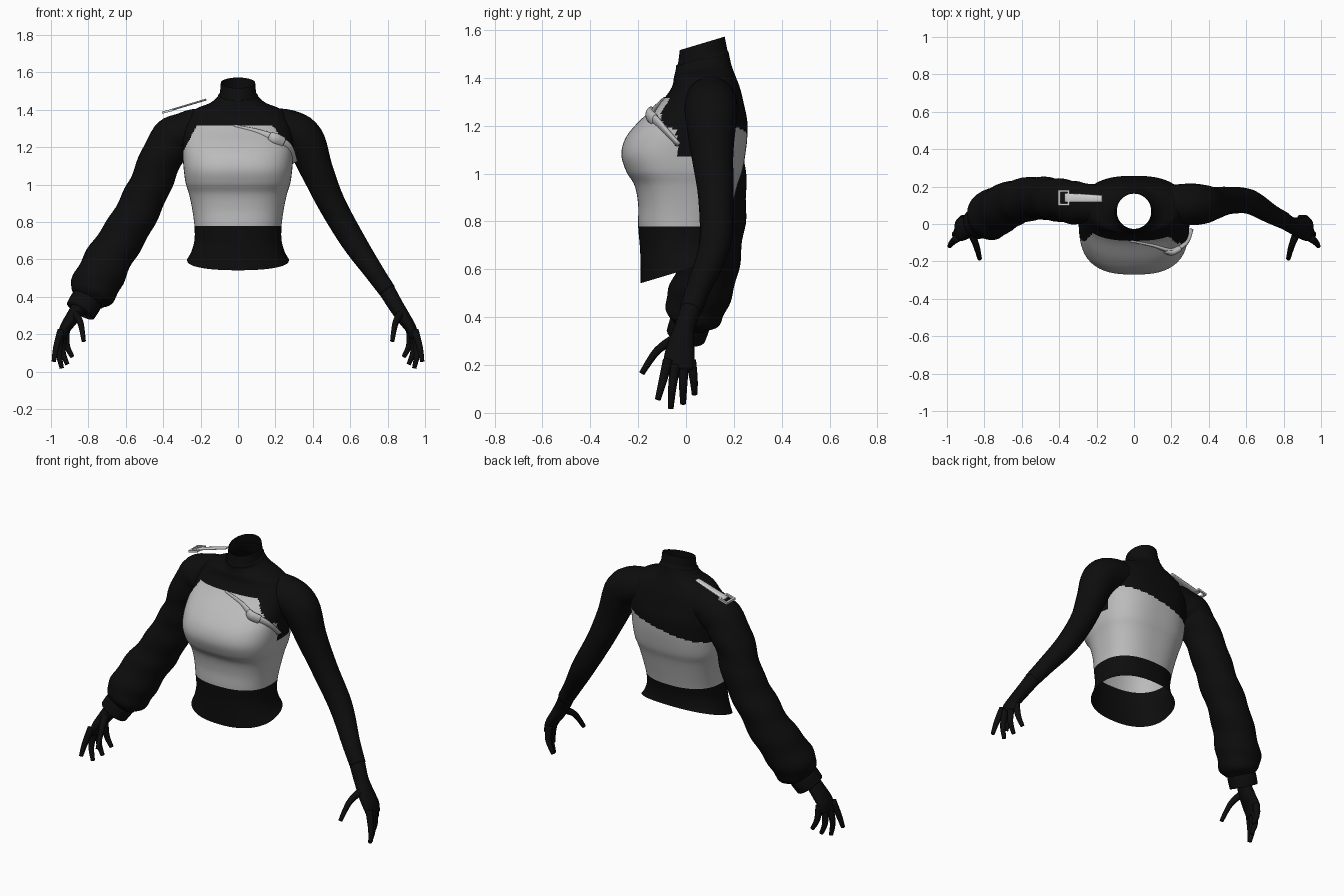
import bpy, bmesh, math
from mathutils import Vector

cube = bpy.data.objects.get("Cube")
if cube:
    bpy.data.objects.remove(cube)


def material(name, value):
    m = bpy.data.materials.new(name)
    m.use_nodes = True
    colour = (value, value, value, 1)
    m.diffuse_color = colour
    node = next(n for n in m.node_tree.nodes if n.type == 'BSDF_PRINCIPLED')
    node.inputs["Base Color"].default_value = colour
    node.inputs["Roughness"].default_value = 0.8
    return m


black = material("black cloth", 0.004)
grey = material("grey cloth", 0.5)
pale = material("pale strap", 0.65)


def spline(rows, steps):
    """Smooth interpolation through rows of numbers."""
    out = []
    last = len(rows) - 1
    for i in range(last):
        quad = [rows[max(i - 1, 0)], rows[i], rows[i + 1], rows[min(i + 2, last)]]
        for k in range(steps):
            t = k / steps
            out.append([b + 0.5 * t * (c - a + t * (2*a - 5*b + 4*c - d + t * (3*(b - c) + d - a)))
                        for a, b, c, d in zip(*quad)])
    return out + [list(rows[-1])]


def loft(name, rings, materials, caps=True, closed=False, rule=None):
    """Skin a list of point rings into one smooth object."""
    bm = bmesh.new()
    loops = [[bm.verts.new(p) for p in ring] for ring in rings]
    count = len(loops[0])
    pairs = list(zip(loops, loops[1:]))
    if closed:
        pairs.append((loops[-1], loops[0]))
    for low, high in pairs:
        for j in range(count):
            k = (j + 1) % count
            face = bm.faces.new((low[j], low[k], high[k], high[j]))
            if rule:
                face.material_index = rule(face.calc_center_median())
    if caps and not closed:
        bm.faces.new(loops[0])
        bm.faces.new(loops[-1])
    bmesh.ops.recalc_face_normals(bm, faces=bm.faces)
    mesh = bpy.data.meshes.new(name)
    bm.to_mesh(mesh)
    bm.free()
    for m in materials:
        mesh.materials.append(m)
    mesh.shade_smooth()
    obj = bpy.data.objects.new(name, mesh)
    bpy.context.collection.objects.link(obj)
    return obj


def tube(name, rows, mat=black, side=1, steps=5, sides=20, wrinkle=0):
    """Sweep an ellipse; each row is x, y, z, radius along y, other radius."""
    path = spline(rows, steps)
    points = [Vector((side * p[0], p[1], p[2])) for p in path]
    rings = []
    for i, (centre, p) in enumerate(zip(points, path)):
        tangent = (points[min(i + 1, len(points) - 1)] - points[max(i - 1, 0)]).normalized()
        u = Vector((0, 1, 0))
        u = (u - tangent * u.dot(tangent)).normalized()
        v = tangent.cross(u)
        ring = []
        for j in range(sides):
            a = math.tau * j / sides
            fold = 1 + wrinkle * (math.sin(i * 0.9 + 2 * math.sin(a)) + 0.6 * math.sin(i * 0.5 + 3 * a))
            ring.append(centre + fold * (u * p[3] * math.cos(a) + v * p[4] * math.sin(a)))
        rings.append(ring)
    return loft(name, rings, [mat])


def round_rows(rows):
    return [row + (row[-1],) for row in rows]


# Torso, waist and collar: height, half width, front y, back y, squareness, slope
torso_rows = [
    (.62, .272, -.19, .17, 2.3, .3), (.655, .25, -.19, .165, 2.3, .2),
    (.71, .233, -.192, .165, 2.3, .1), (.78, .233, -.2, .175, 2.4, 0),
    (.87, .245, -.2, .195, 2.5, 0), (.95, .262, -.215, .215, 2.6, 0),
    (1.01, .28, -.25, .235, 2.7, 0), (1.08, .29, -.27, .248, 2.7, 0),
    (1.15, .295, -.252, .256, 2.6, 0), (1.22, .295, -.195, .256, 2.6, 0),
    (1.3, .285, -.105, .24, 2.6, 0), (1.36, .265, -.06, .225, 2.5, 0),
    (1.405, .225, -.05, .208, 2.3, 0), (1.435, .15, -.045, .192, 2.1, .1),
    (1.465, .112, -.042, .182, 2, .2), (1.48, .105, -.042, .178, 2, .25),
    (1.49, .097, -.034, .172, 2, .3), (1.545, .092, -.026, .162, 2, .3),
]


def torso_ring(row, sides=144):
    z, half, front, back, power, slope = row
    ring = []
    for j in range(sides):
        a = math.tau * j / sides
        c, s = math.cos(a), math.sin(a)
        x = half * math.copysign(abs(c) ** (2 / power), c)
        y = (front + back) / 2 + (back - front) / 2 * math.copysign(abs(s) ** (2 / power), s)
        ring.append((x, y, z + slope * (y - .07)))
    return ring


def torso_colour(p):
    if p.z < .78:
        return 0
    if p.y > .1:
        top = 1.15 + .2 * p.x
    elif p.y > -.04:
        top = 1.07
    else:
        top = 1.32 - max(0, p.x - .18) * 1.2 - max(0, -p.x - .22) * 2
    return 1 if p.z < top else 0


loft("torso", [torso_ring(r) for r in spline(torso_rows, 8)], [black, grey],
     caps=False, rule=torso_colour)

# Fitted left arm
tube("left_arm", round_rows([
    (.14, .1, 1.31, .1), (.27, .105, 1.29, .11), (.355, .105, 1.235, .108),
    (.42, .11, 1.08, .088), (.5, .125, .9, .074), (.615, .12, .7, .066),
    (.73, .055, .53, .052), (.8, .02, .43, .046)]))

# Loose right sleeve with gathered end and cuff
tube("right_sleeve", round_rows([
    (.14, .1, 1.31, .1), (.27, .11, 1.285, .11), (.355, .12, 1.235, .115),
    (.43, .13, 1.1, .112), (.49, .14, .95, .113), (.57, .13, .8, .116),
    (.655, .11, .66, .12), (.73, .07, .53, .128), (.78, .035, .43, .125),
    (.805, .02, .385, .09)]), side=-1, steps=6, sides=32, wrinkle=.03)
tube("right_cuff", round_rows([
    (.79, .025, .41, .08), (.815, .015, .37, .086), (.842, .0, .325, .084)]), side=-1)

# Hands
fingers = {
    "index_finger": [(.945, -.075, .22), (.972, -.098, .13), (.985, -.118, .055)],
    "middle_finger": [(.945, -.045, .2), (.957, -.058, .1), (.942, -.064, .018)],
    "ring_finger": [(.935, -.01, .2), (.938, -.012, .11), (.912, -.012, .038)],
    "little_finger": [(.92, .02, .22), (.915, .032, .14), (.885, .036, .078)],
    "thumb": [(.87, -.045, .31), (.842, -.12, .26), (.825, -.185, .165)],
}
for label, side in (("left", 1), ("right", -1)):
    tube(label + "_palm", [
        (.79, .025, .445, .045, .045), (.84, -.005, .36, .043, .041),
        (.885, -.02, .29, .055, .037), (.925, -.028, .23, .064, .03),
        (.942, -.028, .18, .056, .02)], side=side)
    for name, joints in fingers.items():
        rows = [j + (r,) for j, r in zip(joints, (.022, .017, .012))]
        tube(label + "_" + name, round_rows(rows), side=side, sides=10)

# Chest strap wrapped toward the left armpit, with its clasp
tube("chest_strap", [
    (-.02, -.09, 1.315, .006, .006), (.1, -.115, 1.285, .008, .014),
    (.2, -.142, 1.245, .012, .022), (.265, -.105, 1.2, .014, .026),
    (.295, -.03, 1.12, .01, .024)], grey, sides=12)
tube("chest_clasp", [
    (.17, -.145, 1.26, .012, .024), (.2, -.152, 1.245, .018, .03),
    (.24, -.132, 1.225, .018, .03)], grey, sides=12)

# Shoulder strap and its open buckle
tube("shoulder_strap", [
    (-.17, .135, 1.455, .019, .005), (-.27, .138, 1.425, .023, .005),
    (-.37, .14, 1.395, .025, .005)], pale, sides=12)
buckle = []
for corner in ((1, 1), (-1, 1), (-1, -1), (1, -1)):
    dx, dy = corner
    ring = []
    for inward, lift in ((0, -1), (0, 1), (1, 1), (1, -1)):
        x = -.375 + dx * (.03 - .011 * inward)
        y = .14 + dy * (.042 - .011 * inward)
        ring.append((x, y, 1.393 + .25 * (x + .375) + .006 * lift))
    buckle.append(ring)
frame = loft("shoulder_buckle", buckle, [pale], closed=True)
for face in frame.data.polygons:
    face.use_smooth = False
